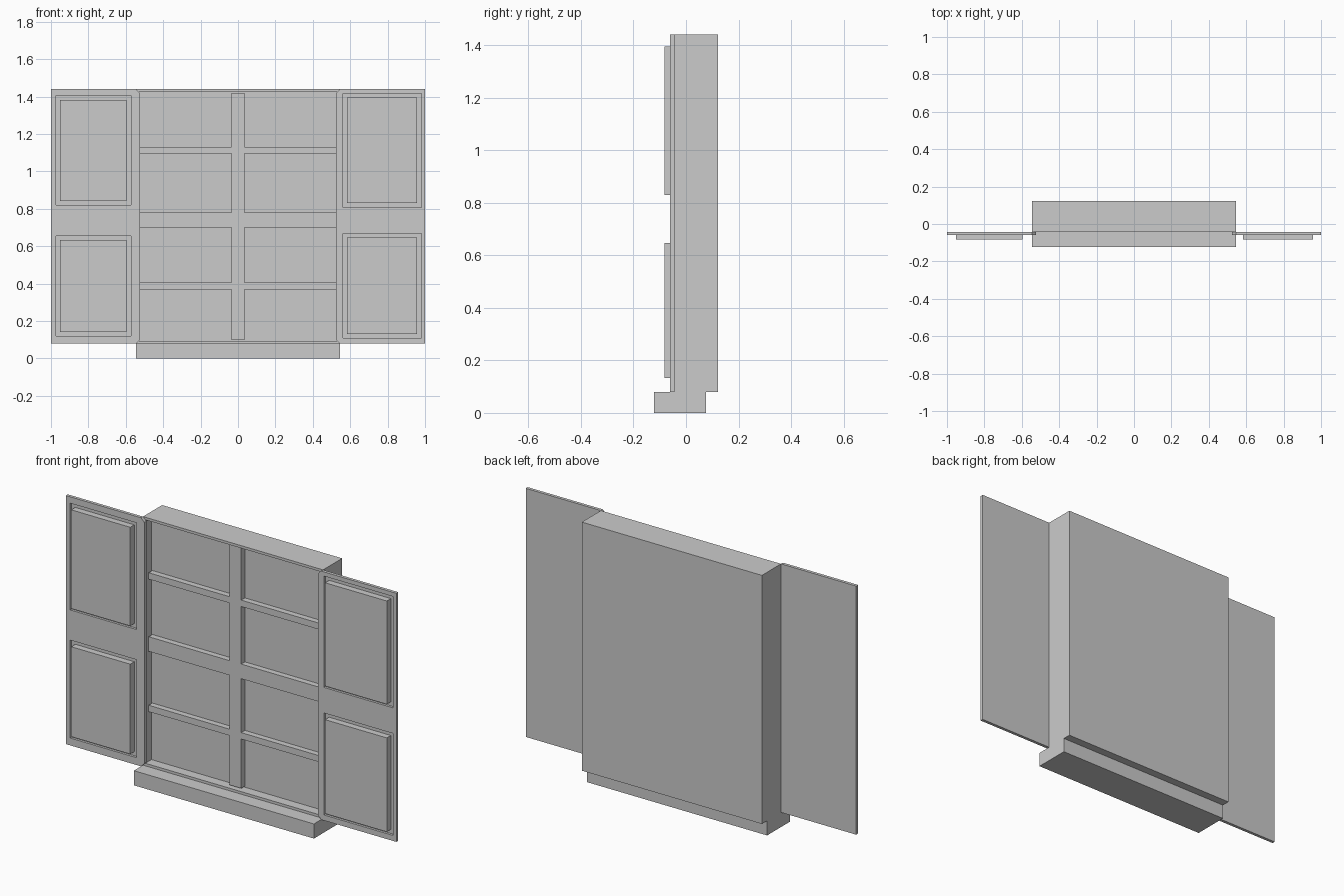
import bpy, bmesh
from mathutils import Vector

if "Cube" in bpy.data.objects:
    bpy.data.objects.remove(bpy.data.objects["Cube"])

W, BACK, FRONT = 0.545, 0.122, -0.043      # body half width, back and front planes
BOTTOM, TOP, RIM = 0.08, 1.44, 0.02
DOOR_FRONT, PANEL_FRONT = -0.06, -0.082
FLOOR, SHELF_FRONT = 0.01, -0.022          # cavity back, shelf front edge


def finish(name, bm):
    bmesh.ops.recalc_face_normals(bm, faces=bm.faces[:])
    me = bpy.data.meshes.new(name)
    bm.to_mesh(me)
    bm.free()
    ob = bpy.data.objects.new(name, me)
    bpy.context.collection.objects.link(ob)
    return ob


def prism(bm, outline, y0, y1):
    """Extrude an (x, z) outline from y0 to y1."""
    f = bm.faces.new([bm.verts.new((x, y0, z)) for x, z in outline])
    ext = bmesh.ops.extrude_face_region(bm, geom=[f])
    verts = [g for g in ext["geom"] if isinstance(g, bmesh.types.BMVert)]
    bmesh.ops.translate(bm, verts=verts, vec=(0, y1 - y0, 0))


def rect(x0, x1, z0, z1):
    return [(x0, z0), (x1, z0), (x1, z1), (x0, z1)]


def box(name, x0, x1, y0, y1, z0, z1):
    bm = bmesh.new()
    prism(bm, rect(x0, x1, z0, z1), y0, y1)
    return finish(name, bm)


# Cabinet body: box with an inset, pushed-in front
bm = bmesh.new()
prism(bm, rect(-W, W, BOTTOM, TOP), FRONT, BACK)
bmesh.ops.recalc_face_normals(bm, faces=bm.faces[:])
face = min(bm.faces, key=lambda f: f.calc_center_median().y)
bmesh.ops.inset_individual(bm, faces=[face], thickness=RIM)
new = bmesh.ops.extrude_discrete_faces(bm, faces=[face])["faces"][0]
bmesh.ops.translate(bm, verts=new.verts[:], vec=(0, FLOOR - FRONT, 0))
finish("cabinet_body", bm)

# Plinth
box("plinth", -W, W, -0.122, 0.077, 0, BOTTOM)

# Shelves and upright dividers inside the cavity
IN = W - RIM
D = 0.035
box("middle_shelf", -IN, IN, SHELF_FRONT, FLOOR, 0.70, 0.78)
for level, z0, z1, shelf in (("lower", BOTTOM + RIM, 0.70, 0.37),
                             ("upper", 0.78, TOP - RIM, 1.095)):
    box(level + "_divider", -D, D, SHELF_FRONT, FLOOR, z0, z1)
    for side, x0, x1 in (("left", -IN, -D), ("right", D, IN)):
        box(f"{level}_{side}_shelf", x0, x1, SHELF_FRONT, FLOOR, shelf, shelf + 0.035)


def door(side, sign, xs, openings):
    """Open door slab with two sunk fields, each holding a raised panel."""
    bm = bmesh.new()
    prism(bm, [(sign * x, z) for x, z in (
        (1, BOTTOM), (W, BOTTOM), (IN, BOTTOM + RIM),
        (IN, TOP - RIM), (W, TOP), (1, TOP))], FRONT, DOOR_FRONT)
    slab = finish(side + "_door", bm)
    bm = bmesh.new()
    for z0, z1 in openings:
        prism(bm, rect(*xs, z0, z1), -0.1, FRONT - 0.004)
    cutter = finish(side + "_door_cutter", bm)
    cutter.hide_render = True
    mod = slab.modifiers.new("fields", "BOOLEAN")
    mod.operation, mod.object, mod.solver = "DIFFERENCE", cutter, "EXACT"
    deps = bpy.context.evaluated_depsgraph_get()
    mesh = bpy.data.meshes.new_from_object(slab.evaluated_get(deps))
    slab.modifiers.clear()
    slab.data = mesh
    bpy.data.objects.remove(cutter)
    # Raised panels
    g = 0.022
    for level, (z0, z1) in zip(("lower", "upper"), openings):
        box(f"{side}_{level}_panel", xs[0] + g, xs[1] - g,
            PANEL_FRONT, FRONT - 0.004, z0 + g, z1 - g)


door("left", -1, (-0.974, -0.573), ((0.12, 0.656), (0.821, 1.405)))
door("right", 1, (0.562, 0.98), ((0.11, 0.668), (0.808, 1.417)))
